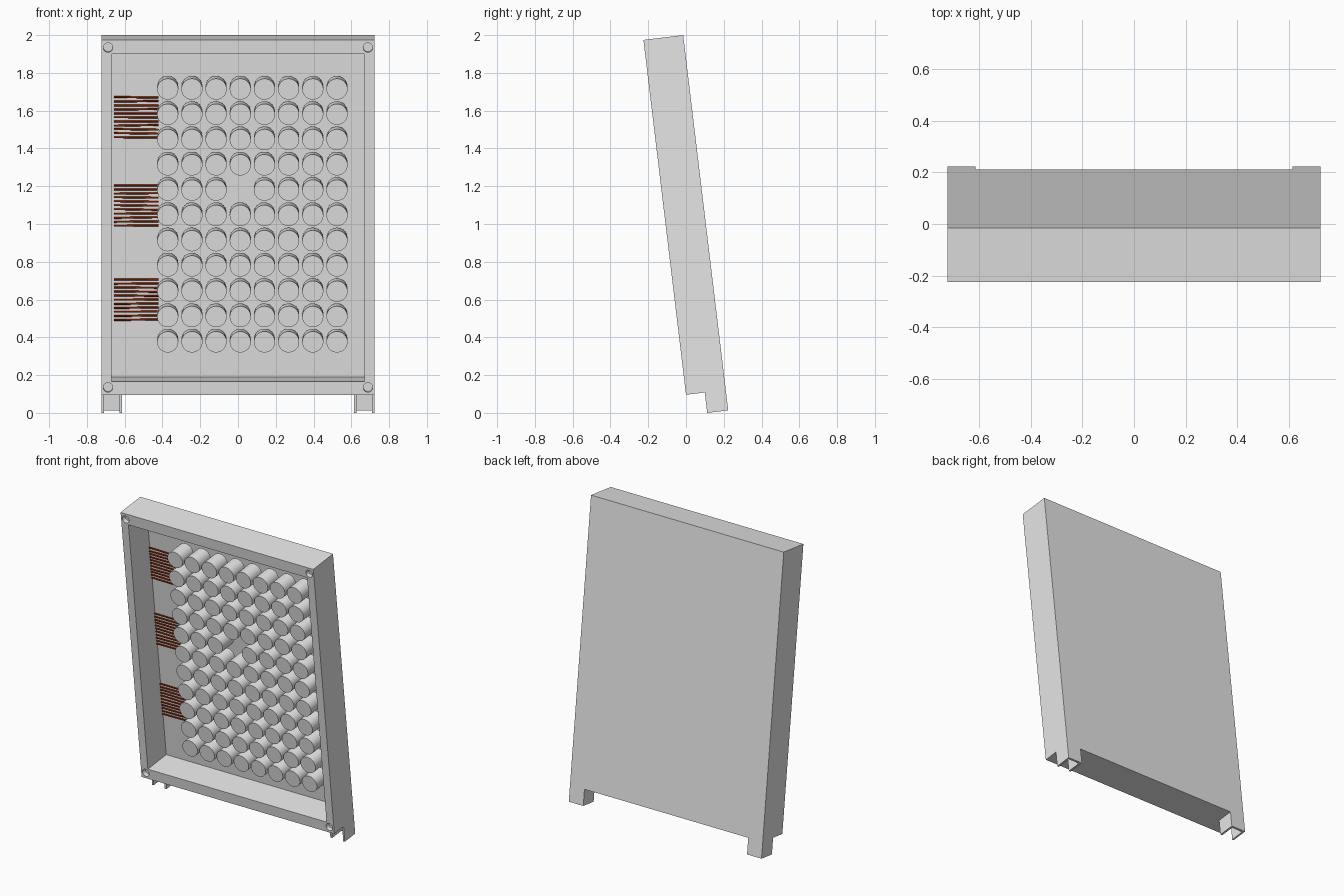
import bpy, bmesh, math, random
from mathutils import Matrix, Vector

if "Cube" in bpy.data.objects:
    bpy.data.objects.remove(bpy.data.objects["Cube"])

random.seed(4)
# Everything is built upright (x, depth, height), then leaned back as one frame
LEAN = Matrix.Translation((0, 0, 0.096)) @ Matrix.Rotation(math.radians(6.84), 4, 'X')
HW, H, D = 0.7225, 1.892, 0.212      # half width, height, depth
FLOOR = 0.198                        # depth of the inner back panel


def material(name, rgb):
    m = bpy.data.materials.new(name)
    m.diffuse_color = (*rgb, 1)
    m.use_nodes = True
    m.node_tree.nodes["Principled BSDF"].inputs["Base Color"].default_value = m.diffuse_color
    return m


grey = material("light_grey", (0.79, 0.79, 0.79))
red = material("rust_red", (0.4, 0.022, 0.0))


def finish(name, bm, mat, smooth=False):
    bmesh.ops.recalc_face_normals(bm, faces=bm.faces)
    me = bpy.data.meshes.new(name)
    bm.to_mesh(me)
    bm.free()
    me.materials.append(mat)
    ob = bpy.data.objects.new(name, me)
    ob.matrix_world = LEAN
    bpy.context.collection.objects.link(ob)
    bpy.ops.object.select_all(action='DESELECT')
    ob.select_set(True)
    bpy.context.view_layer.objects.active = ob
    if smooth:
        bpy.ops.object.shade_smooth_by_angle(angle=math.radians(40))
    return ob


def cylinder(bm, x, z, r, y0, y1, seg=32):
    m = Matrix.Translation((x, (y0 + y1) / 2, z)) @ Matrix.Rotation(math.pi / 2, 4, 'X')
    bmesh.ops.create_cone(bm, cap_ends=True, segments=seg, radius1=r, radius2=r,
                          depth=abs(y1 - y0), matrix=m)


# Tray-shaped cabinet: back, rim and recess lofted through four rectangles
bm = bmesh.new()
rects = [(HW, 0, H, D), (HW, 0, H, 0), (0.67, 0.07, 1.818, 0), (0.67, 0.07, 1.818, FLOOR)]
loops = [[bm.verts.new(p) for p in ((-w, y, a), (w, y, a), (w, y, b), (-w, y, b))]
         for w, a, b, y in rects]
for lo, hi in zip(loops, loops[1:]):
    for i in range(4):
        j = (i + 1) % 4
        bm.faces.new((lo[i], lo[j], hi[j], hi[i]))
bm.faces.new(loops[0])
bm.faces.new(loops[-1])
cabinet = finish("cabinet", bm, grey)

# Fixing holes in the four rim corners
bm = bmesh.new()
for x in (-0.688, 0.688):
    for z in (0.039, 1.851):
        cylinder(bm, x, z, 0.025, -0.02, 0.03)
cutter = finish("hole_cutter", bm, grey)
cutter.hide_render = True
mod = cabinet.modifiers.new("holes", 'BOOLEAN')
mod.operation, mod.object, mod.solver = 'DIFFERENCE', cutter, 'EXACT'
bpy.context.view_layer.objects.active = cabinet
bpy.ops.object.modifier_apply(modifier=mod.name)
bpy.data.objects.remove(cutter)

# Channel feet, open at the front and bottom, flush with the back
for side, label in ((-1, "left"), (1, "right")):
    bm = bmesh.new()
    plan = [(HW, 0.1), (HW, D), (0.614, D), (0.614, 0.1),
            (0.628, 0.1), (0.628, D - 0.014), (HW - 0.012, D - 0.014), (HW - 0.012, 0.1)]
    face = bm.faces.new([bm.verts.new((side * x, y, 0)) for x, y in plan])
    ext = bmesh.ops.extrude_face_region(bm, geom=[face])
    verts = [v for v in ext['geom'] if isinstance(v, bmesh.types.BMVert)]
    bmesh.ops.translate(bm, verts=verts, vec=(0, 0, -0.1087))
    finish(label + "_foot", bm, grey)

# Grid of cells with one missing, standing just off the back panel
bm = bmesh.new()
for row in range(11):
    for col in range(8):
        if (row, col) != (6, 3):
            cylinder(bm, -0.372 + col * 0.128, 0.2755 + row * 0.1348, 0.056, 0.05, 0.17)
finish("cells", bm, grey, smooth=True)

# Three bundles of thin wavy wires
bm = bmesh.new()
for base in (0.379, 0.881, 1.351):
    for k in range(11):
        z = base + k * 0.0214
        drift = random.uniform(-0.002, 0.002)
        prev = None
        for i in range(6):
            p = Vector((-0.656 + 0.047 * i, 0.175,
                        z + drift * math.cos(i * math.pi / 5)))
            ring = [bm.verts.new(p + Vector((0, 0.005 * math.cos(t * math.pi / 6),
                                             0.005 * math.sin(t * math.pi / 6))))
                    for t in range(12)]
            if prev:
                for a in range(12):
                    b = (a + 1) % 12
                    bm.faces.new((prev[a], prev[b], ring[b], ring[a]))
            else:
                bm.faces.new(ring)
            prev = ring
        bm.faces.new(prev)
finish("wires", bm, red, smooth=True)
